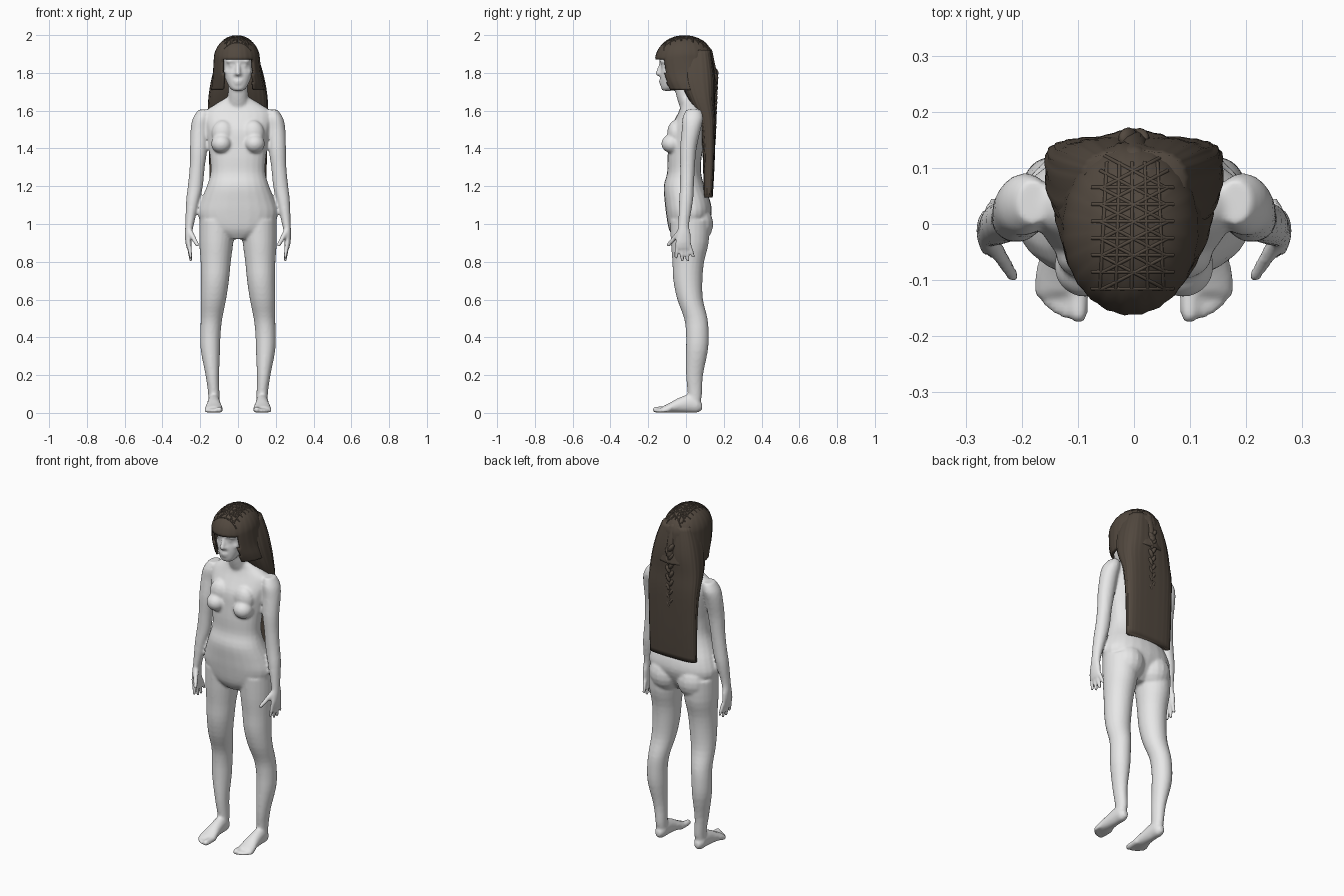
import bpy, bmesh, math
from mathutils import Vector, Matrix

if "Cube" in bpy.data.objects:
    bpy.data.objects.remove(bpy.data.objects["Cube"], do_unlink=True)


def material(name, rgb):
    mat = bpy.data.materials.new(name)
    mat.use_nodes = True
    color = (*rgb, 1)
    mat.diffuse_color = color
    mat.node_tree.nodes["Principled BSDF"].inputs["Base Color"].default_value = color
    return mat


SKIN = material("pale grey", (0.8, 0.8, 0.8))
HAIR = material("dark brown", (0.085, 0.066, 0.05))


def refine(rings, steps=3):
    """Smooth interpolation between profile rings."""
    pts = [Vector(r) for r in rings]
    pts = [pts[0]] + pts + [pts[-1]]
    out = []
    for a, b, c, d in zip(pts, pts[1:], pts[2:], pts[3:]):
        for i in range(steps):
            t = i / steps
            out.append(b + (c - a) * (t / 2)
                       + (a * 2 - b * 5 + c * 4 - d) * (t * t / 2)
                       + (b * 3 - a - c * 3 + d) * (t ** 3 / 2))
    return out + [pts[-1]]


def skin(bm, loops, close_start=True):
    """Join loops of points into a tube with closed ends."""
    loops = [[bm.verts.new(co) for co in loop] for loop in loops]
    count = len(loops[0])
    for low, high in zip(loops, loops[1:]):
        for i in range(count):
            j = (i + 1) % count
            bm.faces.new((low[i], low[j], high[j], high[i]))
    bm.faces.new(loops[-1])
    if close_start:
        bm.faces.new(loops[0])


def loft(bm, rings, side=1, axis="z", power=2.0, segments=24, ripple=0, close_start=True):
    """Skin rings of (position, centre a, centre b, radius a, radius b)."""
    loops = []
    for pos, ca, cb, ra, rb in refine(rings):
        loop = []
        for i in range(segments):
            ang = math.tau * i / segments
            c, s = math.cos(ang), math.sin(ang)
            wave = 1 + ripple * (i % 3 - 1)
            a = ca + ra * wave * math.copysign(abs(c) ** (2 / power), c)
            b = cb + rb * wave * math.copysign(abs(s) ** (2 / power), s)
            loop.append((a * side, b, pos) if axis == "z" else (a * side, pos, b))
        loops.append(loop)
    skin(bm, loops, close_start)


def capsule(bm, mat, profile, segments):
    """Round profile of (height, radius) placed by a matrix."""
    angles = [math.tau * i / segments for i in range(segments)]
    skin(bm, [[mat @ Vector((r * math.cos(a), r * math.sin(a), h)) for a in angles]
              for h, r in profile])


def blob(bm, centre, radii, tilt=0):
    mat = (Matrix.Translation(centre) @ Matrix.Rotation(tilt, 4, "Y")
           @ Matrix.Diagonal((*radii, 1)))
    arc = [math.pi * (i + .3) / 9.6 for i in range(10)]
    capsule(bm, mat, [(-math.cos(a), math.sin(a)) for a in arc], 16)


def digit(bm, start, end, r0, r1, side):
    """Finger, toe or other tapered rod with round ends."""
    a, b = (Vector((p[0] * side, p[1], p[2])) for p in (start, end))
    mat = Matrix.Translation(a) @ (b - a).to_track_quat("Z", "Y").to_matrix().to_4x4()
    length = (b - a).length
    bends = [math.pi / 2 * k for k in (.1, .4, .7, 1)]
    profile = [(-r0 * math.cos(k), r0 * math.sin(k)) for k in bends]
    profile += [(length + r1 * math.cos(k), r1 * math.sin(k)) for k in reversed(bends)]
    capsule(bm, mat, profile, 12)


def finish(bm, name, mat):
    bmesh.ops.recalc_face_normals(bm, faces=bm.faces)
    mesh = bpy.data.meshes.new(name)
    bm.to_mesh(mesh)
    bm.free()
    mesh.materials.append(mat)
    mesh.shade_smooth()
    ob = bpy.data.objects.new(name, mesh)
    bpy.context.collection.objects.link(ob)
    return ob


# Torso and neck
bm = bmesh.new()
loft(bm, [(.92, 0, .0, .06, .06), (.97, 0, .005, .17, .095), (1.05, 0, .015, .212, .12),
          (1.12, 0, .008, .197, .121), (1.2, 0, -.01, .165, .108), (1.27, 0, -.01, .145, .09),
          (1.35, 0, -.008, .148, .09), (1.42, 0, .002, .158, .095), (1.5, 0, .015, .17, .1),
          (1.56, 0, .028, .18, .084), (1.6, 0, .032, .17, .068), (1.64, 0, .03, .11, .054),
          (1.67, 0, .02, .06, .05)], power=2.2)
loft(bm, [(1.6, 0, .03, .065, .055), (1.68, 0, .0, .053, .052), (1.78, 0, -.02, .052, .05)])

# Head and face
loft(bm, [(1.705, 0, -.1, .024, .024), (1.72, 0, -.09, .044, .042), (1.76, 0, -.072, .064, .064),
          (1.8, 0, -.058, .076, .078), (1.84, 0, -.045, .08, .086), (1.87, 0, -.045, .08, .098),
          (1.92, 0, -.02, .08, .1), (1.96, 0, -.01, .05, .06)], power=2.3)
blob(bm, (0, -.01, 1.87), (.088, .11, .1))
digit(bm, (0, -.134, 1.845), (0, -.148, 1.797), .009, .014, 1)
blob(bm, (0, -.132, 1.758), (.026, .012, .006))
blob(bm, (0, -.13, 1.745), (.023, .012, .007))
blob(bm, (0, -.112, 1.718), (.02, .018, .014))

for s in (1, -1):
    # Facial relief
    blob(bm, (s * .032, -.117, 1.838), (.018, .015, .01))
    blob(bm, (s * .036, -.124, 1.862), (.028, .014, .008), s * .15)
    blob(bm, (s * .013, -.138, 1.793), (.009, .012, .008))
    blob(bm, (s * .05, -.1, 1.805), (.022, .02, .018))
    # Chest and seat
    blob(bm, (s * .088, -.075, 1.425), (.055, .056, .05))
    blob(bm, (s * .08, -.055, 1.48), (.06, .045, .07))
    blob(bm, (s * .09, .06, 1.0), (.092, .084, .1))
    # Legs
    loft(bm, [(1.02, .11, .02, .095, .105), (.9, .115, .02, .09, .1), (.8, .118, .012, .08, .084),
              (.7, .122, .01, .074, .077), (.6, .13, .022, .067, .068), (.5, .14, .052, .057, .062),
              (.42, .146, .06, .054, .06), (.33, .146, .058, .051, .058), (.2, .136, .045, .036, .045),
              (.1, .128, .047, .03, .038), (.04, .128, .04, .03, .035)], s)
    # Feet and toes
    loft(bm, [(.086, .128, .032, .014, .016), (.06, .128, .042, .03, .041), (.02, .128, .05, .033, .049),
              (-.04, .128, .04, .038, .039), (-.09, .128, .026, .047, .025),
              (-.125, .128, .018, .045, .016)], s, axis="y")
    for x, tip, r in ((.099, .16, .017), (.123, .158, .011), (.139, .15, .011),
                      (.154, .138, .011), (.168, .12, .011)):
        digit(bm, (x - .002, -.09, .018), (x, -tip, r), r, r, s)
    # Arms and palms
    loft(bm, [(1.605, .18, .04, .03, .04), (1.56, .194, .036, .045, .055), (1.5, .204, .028, .047, .05),
              (1.4, .208, .012, .046, .044), (1.3, .216, .008, .04, .039), (1.2, .226, .005, .04, .037),
              (1.12, .24, 0, .035, .037), (1, .256, -.012, .023, .029), (.95, .262, -.012, .019, .036),
              (.9, .262, -.015, .016, .043), (.87, .258, -.015, .013, .04)], s)
    # Fingers and thumb
    for y, tip_y, tip_z in ((.017, .038, .83), (-.004, .01, .81), (-.026, -.02, .81), (-.046, -.052, .826)):
        digit(bm, (.259, y, .89), (.25, tip_y, tip_z), .012, .01, s)
    digit(bm, (.252, -.035, .955), (.215, -.094, .888), .016, .011, s)

body = finish(bm, "body", SKIN)
remesh = body.modifiers.new("blend", "REMESH")
remesh.mode = "VOXEL"
remesh.voxel_size = 0.0075
remesh.use_smooth_shade = True
soften = body.modifiers.new("soften", "SMOOTH")
soften.factor = 0.5
soften.iterations = 5

# Hair cap with a cut opening for the face
DOME = Vector((-.006, -.008, 1.87))
RADII = Vector((.122, .154, .127))


def dome_z(x, y):
    u, v = (x - DOME.x) / RADII.x, (y - DOME.y) / RADII.y
    return DOME.z + RADII.z * math.sqrt(max(0, 1 - u * u - v * v))


bm = bmesh.new()
rings = [(1.71, 0, .03, .142, .138), (1.75, 0, .015, .136, .146), (1.8, -.004, .0, .128, .15)]
for i in range(8):
    a = math.pi / 2 * i / 7.2
    rings.append((DOME.z + RADII.z * math.sin(a), DOME.x, DOME.y,
                  RADII.x * math.cos(a), RADII.y * math.cos(a)))
loft(bm, rings, segments=72, ripple=.008, close_start=False)
opening = []
for f in bm.faces:
    mid = f.calc_center_median()
    if mid.z < DOME.z and mid.y < 0 and abs(mid.x) < .082:
        opening.append(f)
bmesh.ops.delete(bm, geom=opening, context="FACES")
cap = finish(bm, "hair_cap", HAIR)
thick = cap.modifiers.new("thickness", "SOLIDIFY")
thick.thickness = .014
thick.offset = -1

# Long hair down the back
bm = bmesh.new()
loft(bm, [(1.92, 0, .06, .09, .07), (1.84, 0, .06, .12, .085), (1.75, 0, .065, .143, .09),
          (1.65, 0, .085, .157, .068), (1.55, 0, .112, .157, .045), (1.4, 0, .12, .152, .034),
          (1.25, 0, .12, .15, .028), (1.14, 0, .117, .148, .024)],
     power=3.2, segments=72, ripple=.012)
finish(bm, "back_hair", HAIR)

# Plait hanging behind
bm = bmesh.new()
digit(bm, (0, .115, 1.91), (0, .147, 1.76), .025, .024, 1)
for i in range(14):
    t = i / 13
    s = 1 if i % 2 else -1
    blob(bm, (s * .01, .152 - .008 * t, 1.8 - .34 * t),
         (.014 - .003 * t, .02 - .005 * t, .027), s * .5)
finish(bm, "plait", HAIR)

# Woven strands over the crown
strands = bpy.data.curves.new("crown_strands", "CURVE")
strands.dimensions = "3D"
strands.bevel_depth = .0035
strands.bevel_resolution = 1


def strand(start, end):
    spline = strands.splines.new("POLY")
    spline.points.add(12)
    for i, p in enumerate(spline.points):
        x, y = Vector(start).lerp(Vector(end), i / 12)
        p.co = (x, y, dome_z(x, y) - .001, 1)


for i in range(7):
    y = -.115 + .03 * i
    for s in (1, -1):
        strand((-s * .055, y), (s * .06, y + .06))
    strand((-.075, y), (.07, y))
for i in range(5):
    x = -.06 + .028 * i
    strand((x, -.115), (x * .8, .11))
strands.materials.append(HAIR)
bpy.context.collection.objects.link(bpy.data.objects.new("crown_strands", strands))
